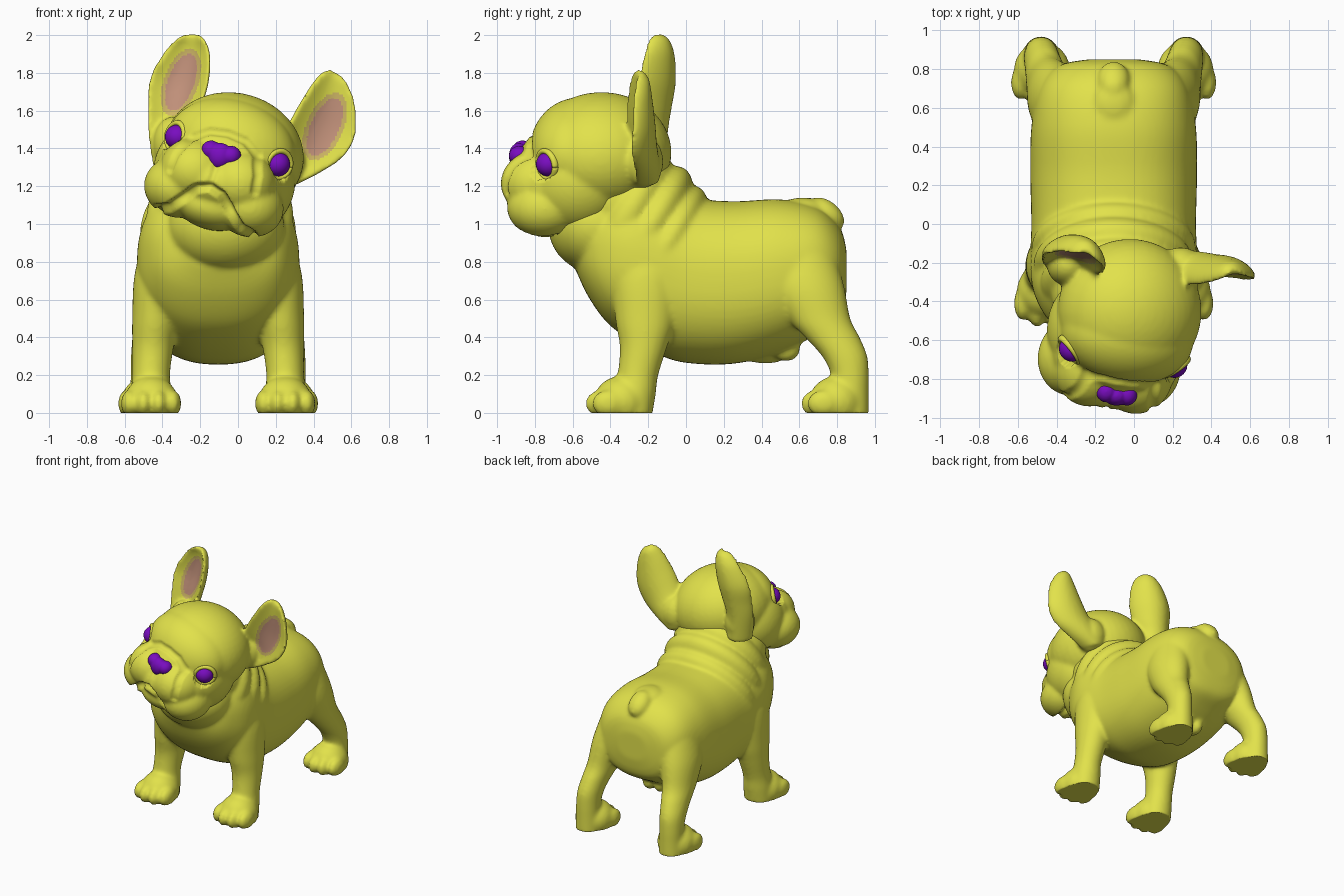
import bpy, bmesh, math
from mathutils import Vector, Matrix

if "Cube" in bpy.data.objects:
    bpy.data.objects.remove(bpy.data.objects["Cube"])

def material(name, rgb):
    m = bpy.data.materials.new(name)
    m.diffuse_color = (*rgb, 1)
    m.use_nodes = True
    m.node_tree.nodes["Principled BSDF"].inputs["Base Color"].default_value = m.diffuse_color
    return m

COAT = material("yellow coat", (0.76, 0.76, 0.07))
PINK = material("inner ear pink", (0.55, 0.29, 0.2))
RIM = material("inner ear rim", (0.62, 0.47, 0.13))
PURPLE = material("purple", (0.19, 0.004, 0.52))
XM = -0.105                                   # body symmetry plane
HEAD = (Matrix.Translation((-0.035, -0.48, 1.345)) @ Matrix.Rotation(math.radians(-9), 4, 'Z')
        @ Matrix.Rotation(math.radians(15), 4, 'Y'))
ID = Matrix.Identity(4)

def blob(bm, c, r, frame=ID, tilt=0):
    """Ellipsoid, optionally pitched about x."""
    m = (frame @ Matrix.Translation(c) @ Matrix.Rotation(math.radians(tilt), 4, 'X')
         @ Matrix.Diagonal((*r, 1)))
    bmesh.ops.create_uvsphere(bm, u_segments=40, v_segments=24, radius=1, matrix=m)

def blobs2(bm, c, r, frame=ID, tilt=0):
    """Left and right pair of ellipsoids."""
    for s in (-1, 1):
        blob(bm, (c[0] * s, c[1], c[2]), r, frame, tilt)

def loft(bm, rings):
    rows = [[bm.verts.new(p) for p in ring] for ring in rings]
    n = len(rows[0])
    faces = [bm.faces.new((a[i], a[(i + 1) % n], b[(i + 1) % n], b[i]))
             for a, b in zip(rows, rows[1:]) for i in range(n)]
    faces += [bm.faces.new(rows[0]), bm.faces.new(rows[-1])]
    bmesh.ops.recalc_face_normals(bm, faces=faces)

def circle(power=1.0, n=64):
    for i in range(n):
        a = 2 * math.pi * i / n
        c, s = math.cos(a), math.sin(a)
        yield math.copysign(abs(c) ** power, c), math.copysign(abs(s) ** power, s)

def smooth_rows(rows, k=5):
    """Catmull-Rom interpolation of a table of rows."""
    out = []
    for i in range(len(rows) - 1):
        p = [rows[max(0, min(len(rows) - 1, i + j))] for j in (-1, 0, 1, 2)]
        for s in range(k):
            t = s / k
            out.append([0.5 * (2 * b + (c - a) * t + (2 * a - 5 * b + 4 * c - d) * t * t
                               + (3 * b - a - 3 * c + d) * t ** 3) for a, b, c, d in zip(*p)])
    return out + [list(rows[-1])]

def finish(bm, name, mats, voxel=0, smooth=0):
    me = bpy.data.meshes.new(name)
    bm.to_mesh(me)
    bm.free()
    ob = bpy.data.objects.new(name, me)
    bpy.context.collection.objects.link(ob)
    if voxel:                                 # fuse overlapping forms into one skin
        r = ob.modifiers.new("fuse", 'REMESH')
        r.mode, r.voxel_size = 'VOXEL', voxel
        s = ob.modifiers.new("soften", 'SMOOTH')
        s.factor, s.iterations = 0.5, smooth
        dg = bpy.context.evaluated_depsgraph_get()
        me = bpy.data.meshes.new_from_object(ob.evaluated_get(dg))
        ob.modifiers.clear()
        ob.data = me
    me.materials.clear()
    for m in mats:
        me.materials.append(m)
    for p in me.polygons:
        p.use_smooth = True
        p.material_index = 0
    return ob

# ---- body ----
bm = bmesh.new()
torso = [(0.85, .64, .86, .13), (0.815, .5, .98, .29), (0.7, .42, 1.085, .385), (0.5, .32, 1.13, .425),
         (0.25, .26, 1.12, .43), (0, .265, 1.14, .425), (-.15, .31, 1.2, .43), (-.3, .39, 1.24, .425),
         (-.42, .48, 1.2, .385), (-.52, .62, 1.1, .31), (-.585, .76, .98, .17)]
loft(bm, [[(XM + w * c, y, (a + b) / 2 + (b - a) / 2 * s) for c, s in circle(0.85)]
          for y, a, b, w in smooth_rows(torso)])
# neck folds and throat
for c, rx, ry, rz in [((XM, -.12, .86), .425, .16, .385), ((XM, -.21, .95), .415, .17, .40),
                      ((XM + .01, -.31, 1.04), .39, .18, .385)]:
    blob(bm, c, (rx, ry, rz), tilt=-30)
blob(bm, (XM + .02, -.36, 1.12), (.34, .27, .27))
blob(bm, (XM + .04, -.47, .99), (.31, .26, .25))
# legs: z, side offset, y, rx, ry
front = [(.98, .26, -.2, .1, .12), (.75, .305, -.21, .135, .18), (.5, .33, -.215, .125, .16),
         (.35, .345, -.225, .11, .125), (.2, .355, -.255, .1, .108), (.1, .355, -.275, .11, .115),
         (-.02, .355, -.28, .11, .1)]
hind = [(.9, .25, .6, .13, .17), (.68, .3, .635, .14, .2), (.5, .335, .705, .115, .165),
        (.4, .355, .775, .1, .145), (.3, .37, .84, .092, .12), (.2, .375, .868, .088, .1),
        (.1, .375, .868, .09, .1), (-.02, .375, .868, .095, .1)]
for side in (-1, 1):
    for leg, fy, fx in ((front, -.36, .355), (hind, .78, .37)):
        loft(bm, [[(XM + side * x + rx * c, y + ry * s, z) for c, s in circle()]
                  for z, x, y, rx, ry in smooth_rows(leg)])
        blob(bm, (XM + side * fx, fy + .015, .055), (.145, .145, .14))
        for i, dx in enumerate((-.113, -.04, .04, .113)):      # toes
            blob(bm, (XM + side * fx + dx, fy - (.085 if i in (1, 2) else .05), .05),
                 (.047, .088, .072))
# tail and rear underside
blob(bm, (XM, .62, 1.085), (.11, .12, .055))
blob(bm, (XM, .745, 1.055), (.082, .11, .066), tilt=-40)
blobs2(bm, (.05, 0, 0), (.055, .075, .068), Matrix.Translation((XM, .53, .34)))
blob(bm, (XM, .42, .31), (.05, .12, .05))
body = finish(bm, "body", [COAT], 0.0135, 10)
for v in body.data.vertices:                  # flat soles
    v.co.z = max(v.co.z, 0)

# ---- head ----
bm = bmesh.new()
blob(bm, (0, .03, .03), (.375, .375, .32), HEAD)           # skull
blob(bm, (0, -.095, .055), (.35, .25, .265), HEAD)         # brow
blobs2(bm, (.195, -.08, -.1), (.185, .25, .235), HEAD)     # cheeks
blobs2(bm, (.17, -.19, -.1), (.175, .21, .17), HEAD)       # under-eye fill
blobs2(bm, (.125, -.29, -.1), (.19, .2, .175), HEAD)       # upper lips
blob(bm, (0, -.29, -.13), (.23, .195, .15), HEAD)          # lip middle
blobs2(bm, (.2, -.25, -.21), (.18, .2, .16), HEAD)         # jowls
blob(bm, (0, -.27, -.05), (.2, .165, .17), HEAD)           # muzzle bridge
blob(bm, (0, -.235, .055), (.22, .145, .1), HEAD)          # nose fold
blob(bm, (0, -.25, -.26), (.2, .19, .125), HEAD)           # chin
blob(bm, (0, -.1, -.2), (.28, .27, .18), HEAD)             # jaw

# ears: centre x, y, z, half width
def ear(rows, width, forward, cup, back):
    width, forward = Vector(width).normalized(), Vector(forward).normalized()
    rows = smooth_rows(rows)
    rings = []
    for i, (x, y, z, w) in enumerate(rows):
        t = 1 - i / (len(rows) - 1)
        rings.append([Vector((x, y, z)) + width * (w * c)
                      + forward * ((0.026 if s > 0 else .03 + back * t) * s * min(1, w / .07)
                                   + cup * (c * c - .4) * w / .16) for c, s in circle(0.6)])
    loft(bm, rings)

ear([(-.33, -.21, 1.30, .12), (-.345, -.19, 1.5, .13), (-.325, -.17, 1.62, .15), (-.30, -.145, 1.76, .165),
     (-.265, -.135, 1.9, .13), (-.248, -.14, 1.975, .08), (-.24, -.145, 2.008, .03)],
    (.95, -.3, 0), (-.2, -.95, .1), .09, .04)
ear([(.23, -.24, 1.24, .08), (.31, -.24, 1.335, .14), (.40, -.25, 1.43, .17), (.465, -.25, 1.55, .17),
     (.502, -.25, 1.69, .125), (.512, -.245, 1.77, .075), (.515, -.24, 1.805, .03)],
    (.88, .08, -.45), (.2, -.95, .1), .07, .06)
blob(bm, (-.34, -.21, 1.42), (.11, .11, .15))
blob(bm, (.24, -.23, 1.33), (.12, .11, .14))
head = finish(bm, "head", [COAT, PINK, RIM], 0.0115, 14)

# carved creases on the face, drawn in head-local x, z
creases = [([(0, -.03), (0, -.15)], .02, .01),
           ([(0, -.15), (.07, -.18), (.13, -.25), (.2, -.325), (.26, -.345)], .028, .034),
           ([(0, .14), (.1, .125), (.18, .07), (.225, -.03), (.235, -.12)], .024, .014)]
inv = HEAD.inverted()
normals = [v.normal.copy() for v in head.data.vertices]
for v, n in zip(head.data.vertices, normals):
    p = inv @ v.co
    if p.y > -.1 or n.y > 0.3:
        continue
    q = Vector((abs(p.x), p.z))
    push = 0
    for line, radius, depth in creases:
        d = 9
        for a, b in zip(line, line[1:]):
            a, b = Vector(a), Vector(b)
            t = max(0, min(1, (q - a).dot(b - a) / (b - a).length_squared))
            d = min(d, (q - a - (b - a) * t).length)
        if d < radius:
            push = max(push, depth * (1 - (d / radius) ** 2))
    v.co -= n * push
    # eye sockets
    s = 1 if p.x > 0 else -1
    out = Vector((s * .7, -.714, 0))
    e = p - Vector((s * .277, -.206, .045))
    h = e.dot(out)
    if (e - out * h).length < .076 and 0 < h < .15:
        v.co = HEAD @ (p - out * h)

# inner ear colour: tilted ellipses on the forward-facing side
for p in head.data.polygons:
    c = p.center
    if p.normal.y > -.05 or c.y < -.42:
        continue
    for cx, cz, ang, a, b in ((-.302, 1.75, 20, .158, .07), (.46, 1.515, 24, .163, .075)):
        s, k = math.sin(math.radians(ang)), math.cos(math.radians(ang))
        u, w = (c.x - cx) * s + (c.z - cz) * k, (c.x - cx) * k - (c.z - cz) * s
        if (u / a) ** 2 + (w / b) ** 2 < 1:
            p.material_index = 1
        elif (u / (a + .027)) ** 2 + (w / (b + .022)) ** 2 < 1:
            p.material_index = 2

# ---- nose ----
bm = bmesh.new()
blob(bm, (0, -.41, .015), (.065, .052, .07), HEAD)
blobs2(bm, (.056, -.398, .032), (.052, .055, .052), HEAD)
finish(bm, "nose", [PURPLE], 0.007, 5)

# ---- eyes and lids ----
for s, side in ((-1, "left"), (1, "right")):
    centre = Vector((s * .277, -.206, .045))
    bm = bmesh.new()
    blob(bm, centre, (.067, .067, .065), HEAD)
    finish(bm, side + "_eye", [PURPLE])
    bm = bmesh.new()
    out = Vector((s * .7, -.714, 0)).to_track_quat('Z', 'Y').to_matrix().to_4x4()
    f = HEAD @ Matrix.Translation(centre) @ out @ Matrix.Translation((0, 0, .01))
    rings = [[f @ Vector(((.075 + .016 * c) * math.cos(a), (.073 + .016 * c) * math.sin(a), .02 * h))
              for c, h in circle(1, 12)] for a in [2 * math.pi * i / 40 for i in range(41)]]
    loft(bm, rings)
    finish(bm, side + "_eyelid", [COAT])
